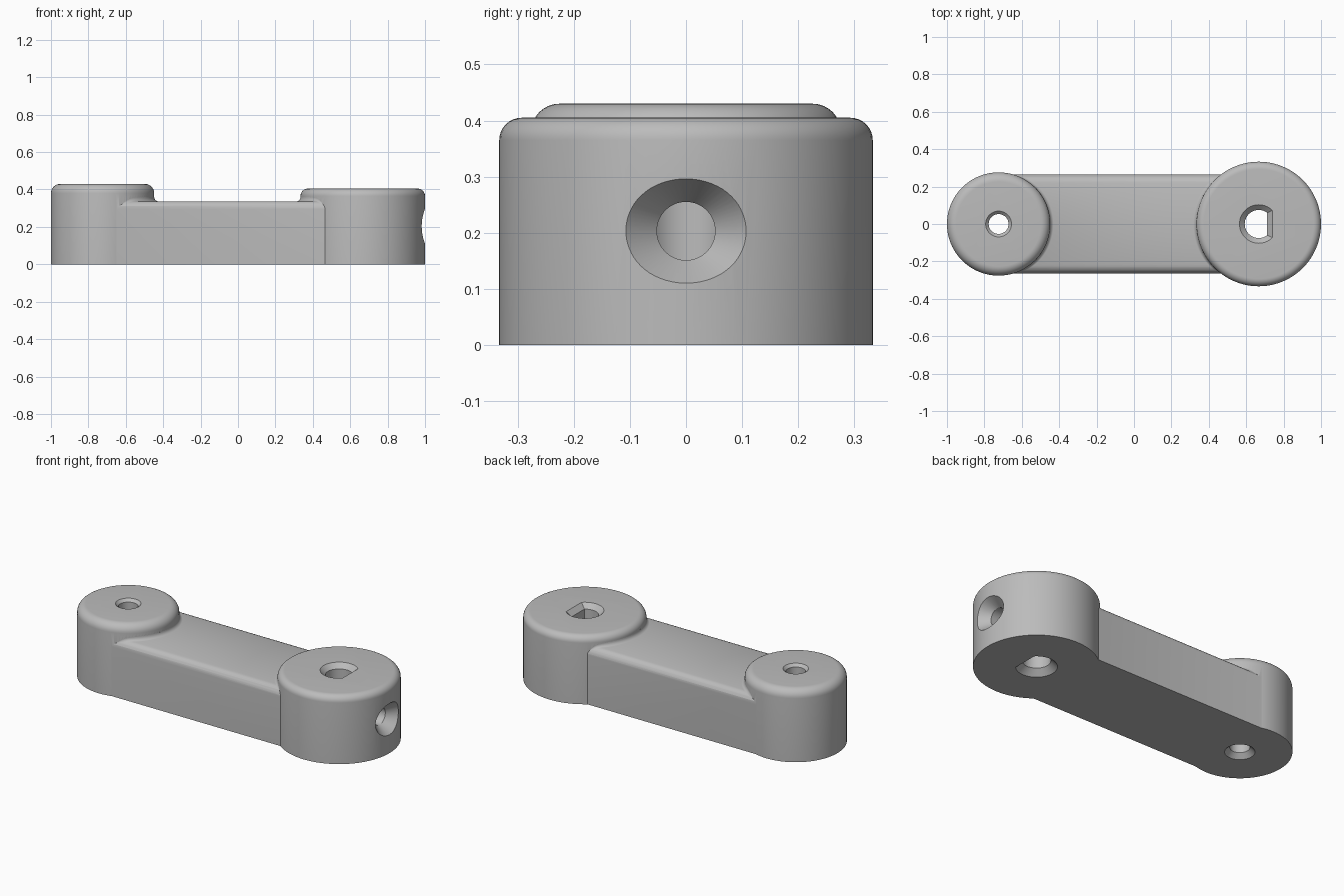
import bpy, bmesh
from math import sin, cos, pi, acos, asin, sqrt

if "Cube" in bpy.data.objects:
    bpy.data.objects.remove(bpy.data.objects["Cube"])

grey = bpy.data.materials.new("satin grey")
grey.use_nodes = True
grey.diffuse_color = (0.5, 0.5, 0.5, 1)
grey.node_tree.nodes["Principled BSDF"].inputs["Base Color"].default_value = (0.5, 0.5, 0.5, 1)

ARM_H, ARM_W, ROUND = 0.337, 0.265, 0.042
SMALL_X, SMALL_R, SMALL_H = -0.724, 0.276, 0.43
BIG_X, BIG_R, BIG_H = 0.667, 0.333, 0.405


def loft(name, rings):
    """Skin closed cross-sections and cap both ends."""
    bm = bmesh.new()
    loops = [[bm.verts.new(p) for p in ring] for ring in rings]
    n = len(loops[0])
    for a, b in zip(loops, loops[1:]):
        for i in range(n):
            j = (i + 1) % n
            bm.faces.new((a[i], a[j], b[j], b[i]))
    bm.faces.new(loops[0])
    bm.faces.new(loops[-1])
    bmesh.ops.recalc_face_normals(bm, faces=bm.faces)
    mesh = bpy.data.meshes.new(name)
    bm.to_mesh(mesh)
    bm.free()
    mesh.materials.append(grey)
    obj = bpy.data.objects.new(name, mesh)
    bpy.context.collection.objects.link(obj)
    return obj


def circle(x, r, z, n=96):
    return [(x + r * cos(2 * pi * i / n), r * sin(2 * pi * i / n), z) for i in range(n)]


def d_shape(x, r, flat, z, n=48):
    a = acos(flat / r)
    angles = [a + (2 * pi - 2 * a) * i / n for i in range(n + 1)]
    return [(x + r * cos(t), r * sin(t), z) for t in angles]


def boss(name, x, r, h, f):
    steps = [i * pi / 16 for i in range(9)]
    return loft(name, [circle(x, r, 0)] +
                [circle(x, r - f + f * cos(t), h - f + f * sin(t)) for t in steps])


def arm_top(y):
    over = max(0, abs(y) - (ARM_W - ROUND))
    return ARM_H - ROUND + sqrt(max(0, ROUND ** 2 - over ** 2))


def cove(name, x, r, facing):
    """Concave blend between a boss and the top of the arm, fading at the edges."""
    limit = asin(0.258 / (r + 0.003))
    rings = []
    for k in range(-24, 25):
        t = limit * k / 24
        c = 0.002 + 0.022 * (1 - (k / 24) ** 6)
        section = []
        for i in range(7):
            q = i * pi / 12
            rad = r + c * (1 - cos(q))
            section.append((rad, arm_top(rad * sin(t)) - 0.001 + c * (1 - sin(q))))
        low = section[-1][1] - 0.04
        section += [(r + c, low), (r - 0.02, low), (r - 0.02, section[0][1])]
        rings.append([(x + facing * a * cos(t), a * sin(t), z) for a, z in section])
    return loft(name, rings)


def combine(target, other, operation):
    mod = target.modifiers.new(operation.lower(), 'BOOLEAN')
    mod.operation = operation
    mod.solver = 'EXACT'
    mod.object = other
    bpy.context.view_layer.objects.active = target
    bpy.ops.object.modifier_apply(modifier=mod.name)
    bpy.data.objects.remove(other)


# Arm with rounded upper edges
half = [(ARM_W - ROUND + ROUND * cos(i * pi / 16), ARM_H - ROUND + ROUND * sin(i * pi / 16))
        for i in range(9)]
outline = [(ARM_W, 0)] + half + [(-y, z) for y, z in reversed(half)] + [(-ARM_W, 0)]
lever = loft("lever_arm", [[(x, y, z) for y, z in outline] for x in (SMALL_X, BIG_X)])

# Round ends and their blends
for part in (boss("small_boss", SMALL_X, SMALL_R, SMALL_H, 0.05),
             boss("large_boss", BIG_X, BIG_R, BIG_H, 0.04),
             cove("small_blend", SMALL_X, SMALL_R, 1),
             cove("large_blend", BIG_X, BIG_R, -1)):
    combine(lever, part, 'UNION')

# Pin hole, chamfered at both mouths
pin = [(0.09, -0.01), (0.08, 0), (0.053, 0.027), (0.053, SMALL_H - 0.016),
       (0.069, SMALL_H), (0.079, SMALL_H + 0.01)]
combine(lever, loft("pin_hole", [circle(SMALL_X, r, z, 64) for r, z in pin]), 'DIFFERENCE')

# D-shaped shaft hole, chamfered at both mouths
shaft = [(0.045, -0.01), (0.035, 0), (0, 0.035), (0, BIG_H - 0.028),
         (0.028, BIG_H), (0.038, BIG_H + 0.01)]
combine(lever, loft("shaft_hole", [d_shape(BIG_X, 0.075 + o, 0.045 + o, z) for o, z in shaft]),
        'DIFFERENCE')

# Set screw hole in the end, with a flared mouth
screw = [(BIG_X + 0.02, 0.052, 0.052), (0.935, 0.052, 0.052), (1.03, 0.163, 0.112)]
combine(lever, loft("screw_hole", [[(x, ry * cos(i * pi / 32), 0.203 + rz * sin(i * pi / 32))
                                    for i in range(64)] for x, ry, rz in screw]), 'DIFFERENCE')

# Smooth shading with sharp edges kept
bpy.ops.object.select_all(action='DESELECT')
lever.select_set(True)
bpy.context.view_layer.objects.active = lever
bpy.ops.object.shade_smooth_by_angle(angle=pi / 6)
